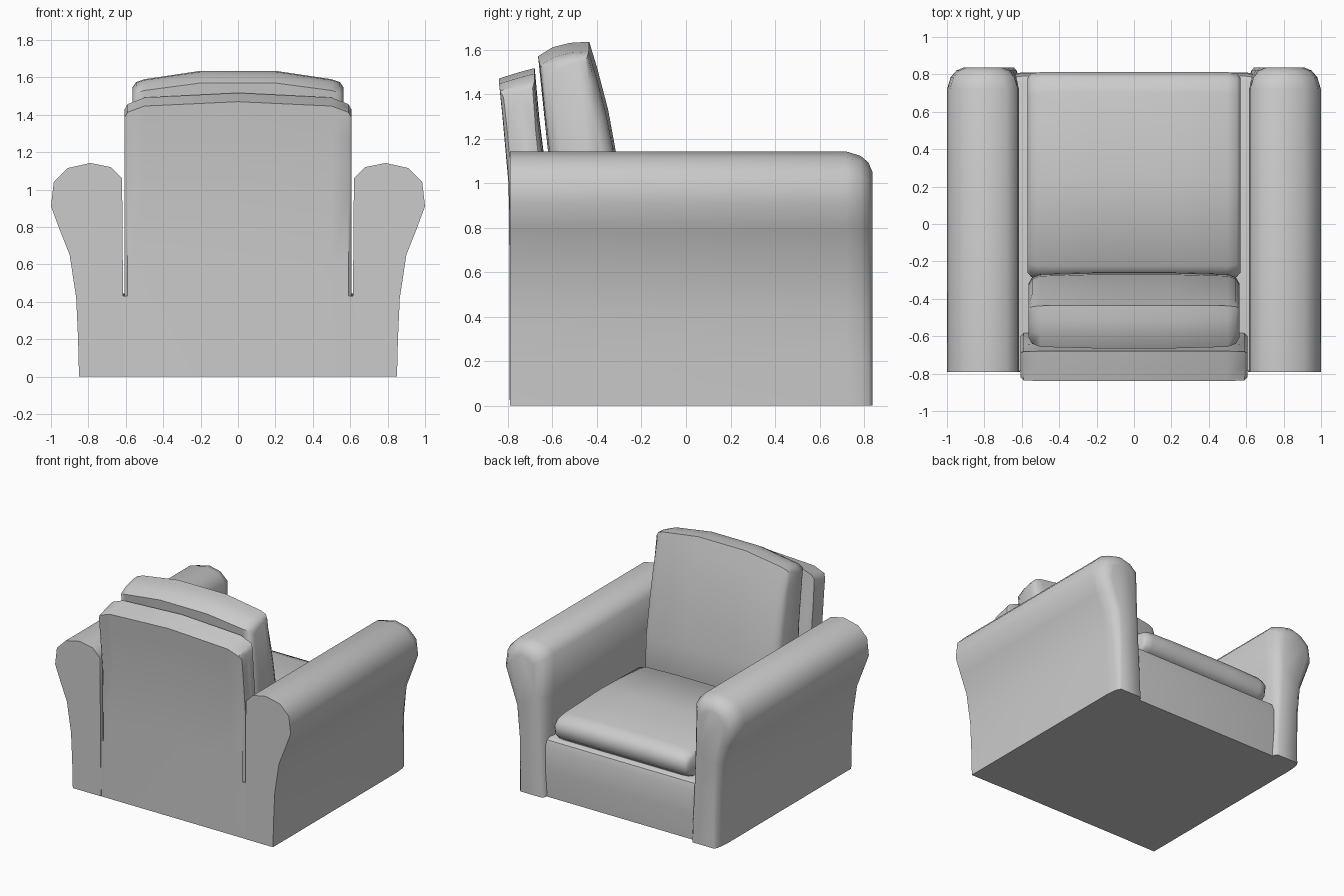
import bpy, bmesh, math

if "Cube" in bpy.data.objects:
    bpy.data.objects.remove(bpy.data.objects["Cube"])


def loft(name, rings, angle=40):
    """Skin a list of equal-length closed rings and cap both ends."""
    bm = bmesh.new()
    rows = [[bm.verts.new(p) for p in ring] for ring in rings]
    n = len(rows[0])
    for a, b in zip(rows, rows[1:]):
        for i in range(n):
            j = (i + 1) % n
            bm.faces.new((a[i], a[j], b[j], b[i]))
    bm.faces.new(rows[0])
    bm.faces.new(rows[-1])
    bmesh.ops.recalc_face_normals(bm, faces=bm.faces)
    mesh = bpy.data.meshes.new(name)
    bm.to_mesh(mesh)
    bm.free()
    obj = bpy.data.objects.new(name, mesh)
    bpy.context.collection.objects.link(obj)
    bpy.ops.object.select_all(action='DESELECT')
    bpy.context.view_layer.objects.active = obj
    obj.select_set(True)
    bpy.ops.object.shade_smooth_by_angle(angle=math.radians(angle))
    return obj


def loft_across(name, profile, stations, angle=40):
    """Loft a (y, z) profile along x, mirrored; each station is
    (x, drop of the top, inset in y)."""
    ys = [p[0] for p in profile]
    zs = [p[1] for p in profile]
    yc, z0, z1 = (min(ys) + max(ys)) / 2, min(zs), max(zs)
    half = (max(ys) - min(ys)) / 2
    full = [(-x, d, i) for x, d, i in stations]
    full += [s for s in reversed(stations) if s[0] > 0]
    rings = []
    for x, drop, inset in full:
        rings.append([(x, y - inset * max(-1, min(1, (y - yc) / half * 2)),
                       z - drop * ((z - z0) / (z1 - z0)) ** 2)
                      for y, z in profile])
    return loft(name, rings, angle)


# Rolled arm: (x, z) section, run front to back with a rounded front end
arm = [(0.85, 0), (0.855, 0.2), (0.865, 0.42), (0.90, 0.65), (0.955, 0.79),
       (1.0, 0.91), (0.985, 1.04), (0.91, 1.115), (0.79, 1.142),
       (0.68, 1.12), (0.62, 1.06), (0.617, 0.75), (0.615, 0.44), (0.61, 0)]
arm_rings = []
for y, inset in [(-0.79, 0.0), (0.72, 0.0), (0.785, 0.02), (0.82, 0.05), (0.837, 0.09)]:
    ring = []
    for x, z in arm:
        k = inset * (0.35 + 0.65 * min(1, z / 0.9))
        cx = 0.74 + 0.06 * z
        ring.append((x - k * max(-1, min(1, (x - cx) / 0.12)), y,
                     z - inset * max(0, (z - 0.9) / 0.242)))
    arm_rings.append(ring)
arms = loft("arms", arm_rings, 50)
mirror = arms.modifiers.new("mirror", 'MIRROR')
mirror.use_mirror_merge = False

# Base between the arms
loft_across("base",
            [(-0.788, 0), (-0.788, 0.43), (0.76, 0.445), (0.79, 0.43),
             (0.805, 0.38), (0.81, 0.2), (0.80, 0)],
            [(0.68, 0, 0.01), (0.6, 0, 0), (0, 0, 0)])

# Leaning backrest
loft_across("backrest",
            [(-0.792, 0.01), (-0.793, 0.6), (-0.797, 1.0), (-0.825, 1.32), (-0.84, 1.47),
             (-0.76, 1.495), (-0.68, 1.517), (-0.66, 1.3), (-0.64, 1.14),
             (-0.58, 0.44), (-0.58, 0.01)],
            [(0.607, 0.09, 0.02), (0.59, 0.06, 0.004), (0.5, 0.025, 0), (0, 0, 0)])

# Back cushion
loft_across("back_cushion",
            [(-0.58, 0.46), (-0.62, 1.14), (-0.665, 1.57), (-0.60, 1.61),
             (-0.52, 1.63), (-0.435, 1.635), (-0.40, 1.52), (-0.35, 1.33),
             (-0.315, 1.14), (-0.27, 0.85), (-0.26, 0.62), (-0.30, 0.46)],
            [(0.565, 0.09, 0.06), (0.545, 0.06, 0.025), (0.5, 0.045, 0.008),
             (0.2, 0, 0), (0, 0, 0)], 45)

# Seat cushion
loft_across("seat_cushion",
            [(-0.29, 0.45), (-0.29, 0.58), (-0.225, 0.645), (0.25, 0.66),
             (0.70, 0.64), (0.78, 0.615), (0.812, 0.56), (0.80, 0.49), (0.76, 0.45)],
            [(0.57, 0.05, 0.03), (0.55, 0.025, 0.008), (0.5, 0.01, 0),
             (0.25, 0, 0), (0, 0, 0)], 50)
